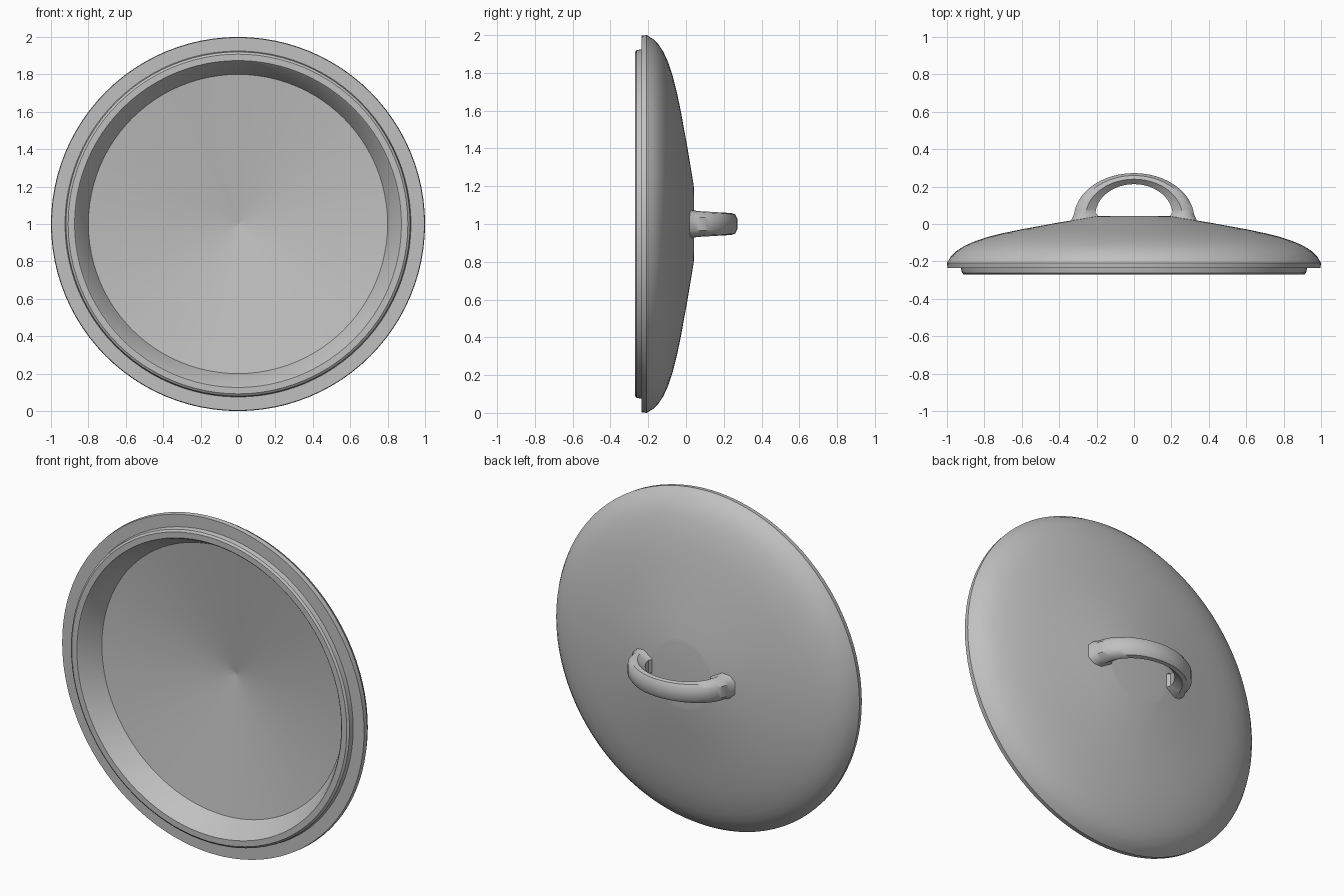
import bpy, bmesh, math

cube = bpy.data.objects.get("Cube")
if cube:
    bpy.data.objects.remove(cube, do_unlink=True)

grey = bpy.data.materials.new("plain grey")
grey.use_nodes = True
GREY = (0.53, 0.53, 0.53, 1)
grey.diffuse_color = GREY
grey.node_tree.nodes["Principled BSDF"].inputs["Base Color"].default_value = GREY


def finish(name, bm, angle):
    """Turn a bmesh into a smooth shaded object with sharp edges kept."""
    bmesh.ops.recalc_face_normals(bm, faces=bm.faces)
    mesh = bpy.data.meshes.new(name)
    bm.to_mesh(mesh)
    bm.free()
    mesh.materials.append(grey)
    ob = bpy.data.objects.new(name, mesh)
    bpy.context.collection.objects.link(ob)
    bpy.ops.object.select_all(action='DESELECT')
    ob.select_set(True)
    bpy.context.view_layer.objects.active = ob
    bpy.ops.object.shade_smooth_by_angle(angle=math.radians(angle))
    return ob


# Lid: closed profile (radius, y) turned about the y axis at z = 1
SEGMENTS = 96
profile = [
    (0, 0.043), (0.19, 0.042), (0.21, 0.040), (0.33, 0.020), (0.42, 0.005),
    (0.50, -0.010), (0.60, -0.028), (0.70, -0.049), (0.78, -0.069),
    (0.86, -0.096), (0.91, -0.119), (0.95, -0.145), (0.98, -0.175), (1.0, -0.208),
    (0.997, -0.235), (0.925, -0.235),                    # flange
    (0.920, -0.262), (0.908, -0.271), (0.874, -0.271),   # raised lip
    (0.866, -0.263), (0.80, -0.142),                     # sloping inner wall
    (0.01, -0.0215), (0, -0.02),                         # shallow conical floor
]
bm = bmesh.new()
verts = [bm.verts.new((r, y, 1)) for r, y in profile]
edges = [bm.edges.new(pair) for pair in zip(verts, verts[1:])]
bmesh.ops.spin(bm, geom=verts + edges, cent=(0, 0, 1), axis=(0, 1, 0),
               angle=math.tau, steps=SEGMENTS)
bmesh.ops.remove_doubles(bm, verts=bm.verts, dist=1e-4)
finish("lid", bm, 35)

# Handle: rings swept between an inner and an outer arch, wider at the feet
half = [(0.55, 0.0), (1.0, 0.45), (0.90, 0.78), (0.50, 1.0)]
section = half + [(-w, t) for w, t in reversed(half)]
STEPS = 32


def ring(bm, inner, outer, width):
    return [bm.verts.new((inner[0] + (outer[0] - inner[0]) * t,
                          inner[1] + (outer[1] - inner[1]) * t,
                          1 + width * w)) for w, t in section]


bm = bmesh.new()
rings = [ring(bm, (0.190, 0.0), (0.345, 0.0), 0.080),   # buried, flared foot
         ring(bm, (0.195, 0.045), (0.333, 0.025), 0.074)]
for i in range(1, STEPS):
    a = math.pi * i / STEPS
    c, s = math.cos(a), math.sin(a)
    rings.append(ring(bm, (0.207 * c, 0.045 + 0.168 * s),
                      (0.322 * c, 0.03 + 0.242 * s), 0.070 - 0.012 * s))
rings += [ring(bm, (-0.195, 0.045), (-0.333, 0.025), 0.074),
          ring(bm, (-0.190, 0.0), (-0.345, 0.0), 0.080)]
n = len(section)
for a, b in zip(rings, rings[1:]):
    for k in range(n):
        bm.faces.new((a[k], a[(k + 1) % n], b[(k + 1) % n], b[k]))
bm.faces.new(rings[0])
bm.faces.new(rings[-1])
finish("handle", bm, 40)
